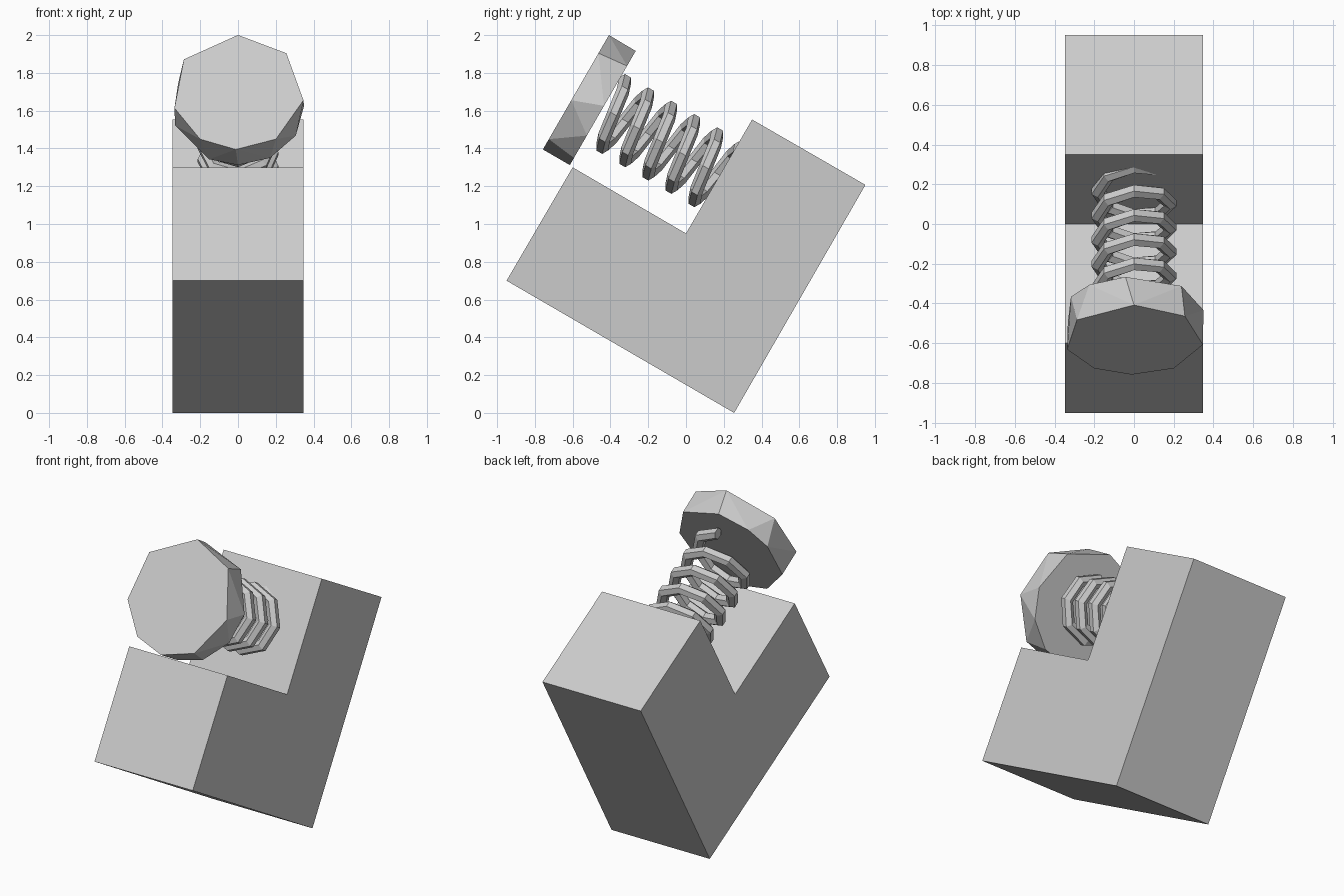
import bpy, bmesh
from math import cos, sin, pi, radians
from mathutils import Vector

cube = bpy.data.objects.get("Cube")
if cube:
    bpy.data.objects.remove(cube, do_unlink=True)

grey = bpy.data.materials.new("plain grey")
grey.use_nodes = True
colour = (0.6, 0.6, 0.6, 1)
grey.diffuse_color = colour
grey.node_tree.nodes["Principled BSDF"].inputs["Base Color"].default_value = colour

# Tilted frame: origin at the inner face of the head, axis runs into the block
ORIGIN = Vector((0, -0.44, 1.615))
AXIS = Vector((0, cos(pi / 6), -sin(pi / 6)))
UP = Vector((0, sin(pi / 6), cos(pi / 6)))
SIDE = Vector((1, 0, 0))


def place(x, up, along):
    return ORIGIN + SIDE * x + UP * up + AXIS * along


def finish(bm, name):
    bmesh.ops.recalc_face_normals(bm, faces=bm.faces)
    mesh = bpy.data.meshes.new(name)
    bm.to_mesh(mesh)
    bm.free()
    mesh.materials.append(grey)
    obj = bpy.data.objects.new(name, mesh)
    bpy.context.collection.objects.link(obj)


# L-shaped block: side profile extruded across x
HALF = 0.346
profile = [(-0.95, 0.7), (0.255, 0), (0.95, 1.207), (0.35, 1.553), (0, 0.95), (-0.6, 1.3)]
bm = bmesh.new()
face = bm.faces.new([bm.verts.new((-HALF, y, z)) for y, z in profile])
side = bmesh.ops.extrude_face_region(bm, geom=[face])
bmesh.ops.translate(bm, vec=(2 * HALF, 0, 0),
                    verts=[g for g in side["geom"] if isinstance(g, bmesh.types.BMVert)])
finish(bm, "l_shaped_block")

# Head: faceted disc hulled between two uneven polygons
RADIUS = 0.35
outer_angles = [90, 43, -8, -55, -92, -125, -164, 145]
inner_angles = [97, 47, 2, -29, -61, -90, -116, -162, 155, 130]
bm = bmesh.new()
for angles, along in ((outer_angles, -0.165), (inner_angles, 0)):
    for a in map(radians, angles):
        bm.verts.new(place(RADIUS * cos(a), RADIUS * sin(a), along))
bmesh.ops.convex_hull(bm, input=bm.verts)
bmesh.ops.dissolve_limit(bm, angle_limit=radians(1), verts=bm.verts, edges=bm.edges)
finish(bm, "round_head")

# Spring: six-sided wire swept around the axis, eight steps per turn
COIL, WIRE, PITCH, STEPS, SIDES = 0.182, 0.036, 0.141, 8, 6
bm = bmesh.new()
rings = []
for i in range(int(5.25 * STEPS) + 1):
    turn = 2 * pi * i / STEPS
    ring = []
    for k in range(SIDES):
        a = 2 * pi * (k + 0.5) / SIDES
        r = COIL + WIRE * cos(a)
        s = 0.03 + PITCH * i / STEPS + WIRE * sin(a)
        ring.append(bm.verts.new(place(r * sin(turn), r * cos(turn), s)))
    rings.append(ring)
for a, b in zip(rings, rings[1:]):
    for k in range(SIDES):
        n = (k + 1) % SIDES
        bm.faces.new((a[k], a[n], b[n], b[k]))
bm.faces.new(rings[0])
bm.faces.new(rings[-1])
finish(bm, "coil_spring")
